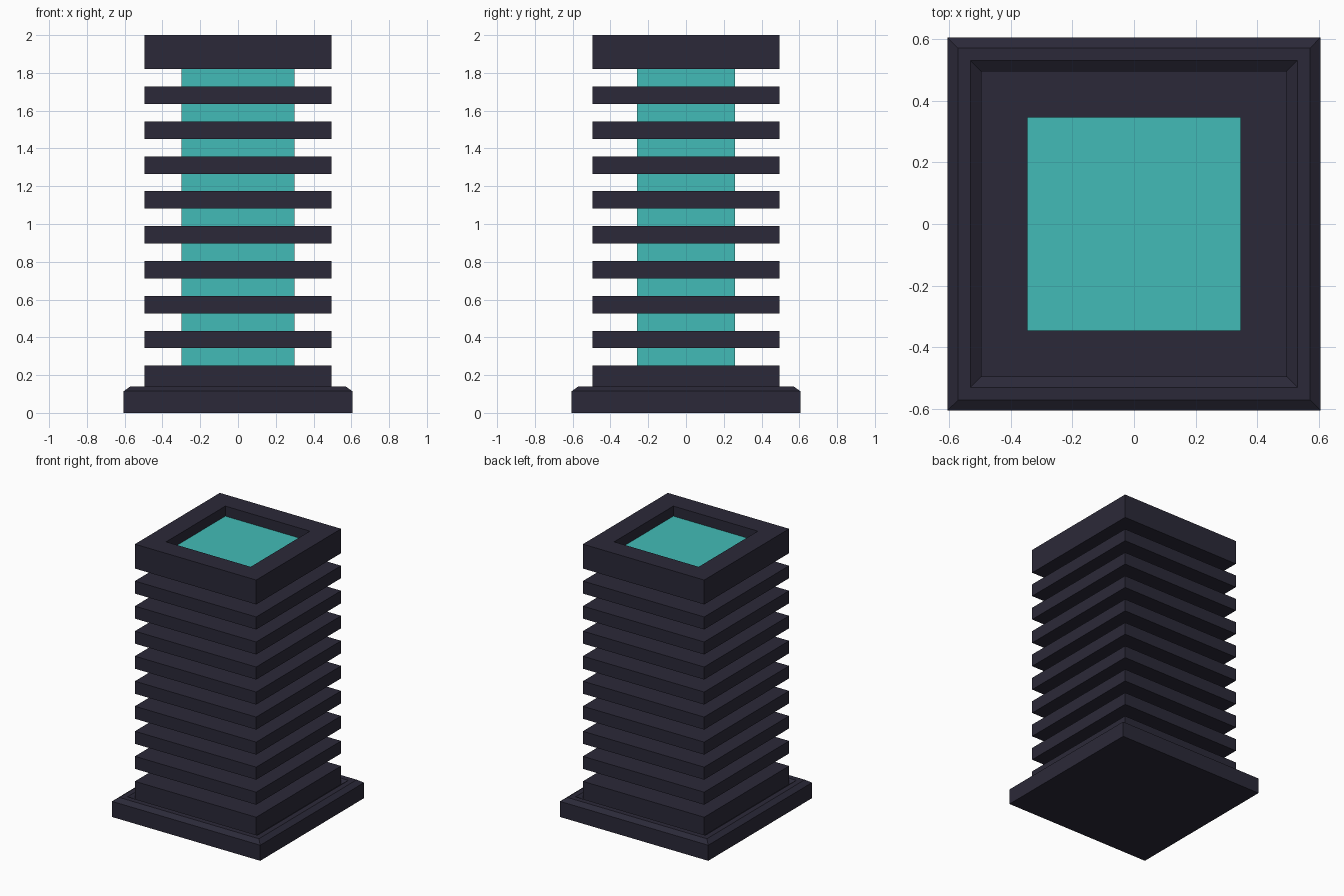
import bpy, bmesh

if "Cube" in bpy.data.objects:
    bpy.data.objects.remove(bpy.data.objects["Cube"])


def material(name, color):
    m = bpy.data.materials.new(name)
    m.diffuse_color = color
    m.use_nodes = True
    m.node_tree.nodes["Principled BSDF"].inputs["Base Color"].default_value = m.diffuse_color
    return m


dark = material("dark_shell", (0.024, 0.022, 0.04, 1))
teal = material("teal_glow", (0.055, 0.5, 0.475, 1))


def stack(name, rings, mat):
    """Loft rectangular rings (half_x, half_y, z) and cap both ends."""
    bm = bmesh.new()
    loops = [[bm.verts.new((sx * hx, sy * hy, z))
              for sx, sy in ((-1, -1), (1, -1), (1, 1), (-1, 1))]
             for hx, hy, z in rings]
    for a, b in zip(loops, loops[1:]):
        for i in range(4):
            j = (i + 1) % 4
            bm.faces.new((a[i], a[j], b[j], b[i]))
    bm.faces.new(loops[0][::-1])
    bm.faces.new(loops[-1])
    mesh = bpy.data.meshes.new(name)
    bm.to_mesh(mesh)
    bm.free()
    mesh.materials.append(mat)
    ob = bpy.data.objects.new(name, mesh)
    bpy.context.collection.objects.link(ob)
    return ob


def square(*profile):
    return [(h, h, z) for h, z in profile]


BODY = 0.495          # half width of the slats
LOW, HIGH = 0.25, 1.82
STEP = (HIGH - LOW) / 17

# Plinth: chamfered outer rim, sloping down again towards the body
stack("plinth", square((0.605, 0), (0.605, 0.115), (0.57, 0.14),
                       (0.53, 0.14), (BODY, 0.115)), dark)

# Bottom block
stack("bottom_block", square((BODY, 0.115), (BODY, LOW)), dark)

# Glowing core
stack("core", [(0.30, 0.26, LOW), (0.30, 0.26, HIGH)], teal)

# Evenly spaced slats
for i in range(8):
    z = LOW + STEP * (2 * i + 1)
    stack(f"slat_{i + 1}", square((BODY, z), (BODY, z + STEP)), dark)

# Cap with a square recess, and the glowing panel at its bottom
stack("cap", square((BODY, HIGH), (BODY, 2.0), (0.345, 2.0), (0.345, 1.92)), dark)
stack("top_panel", square((0.345, 1.921), (0.345, 1.926)), teal)
